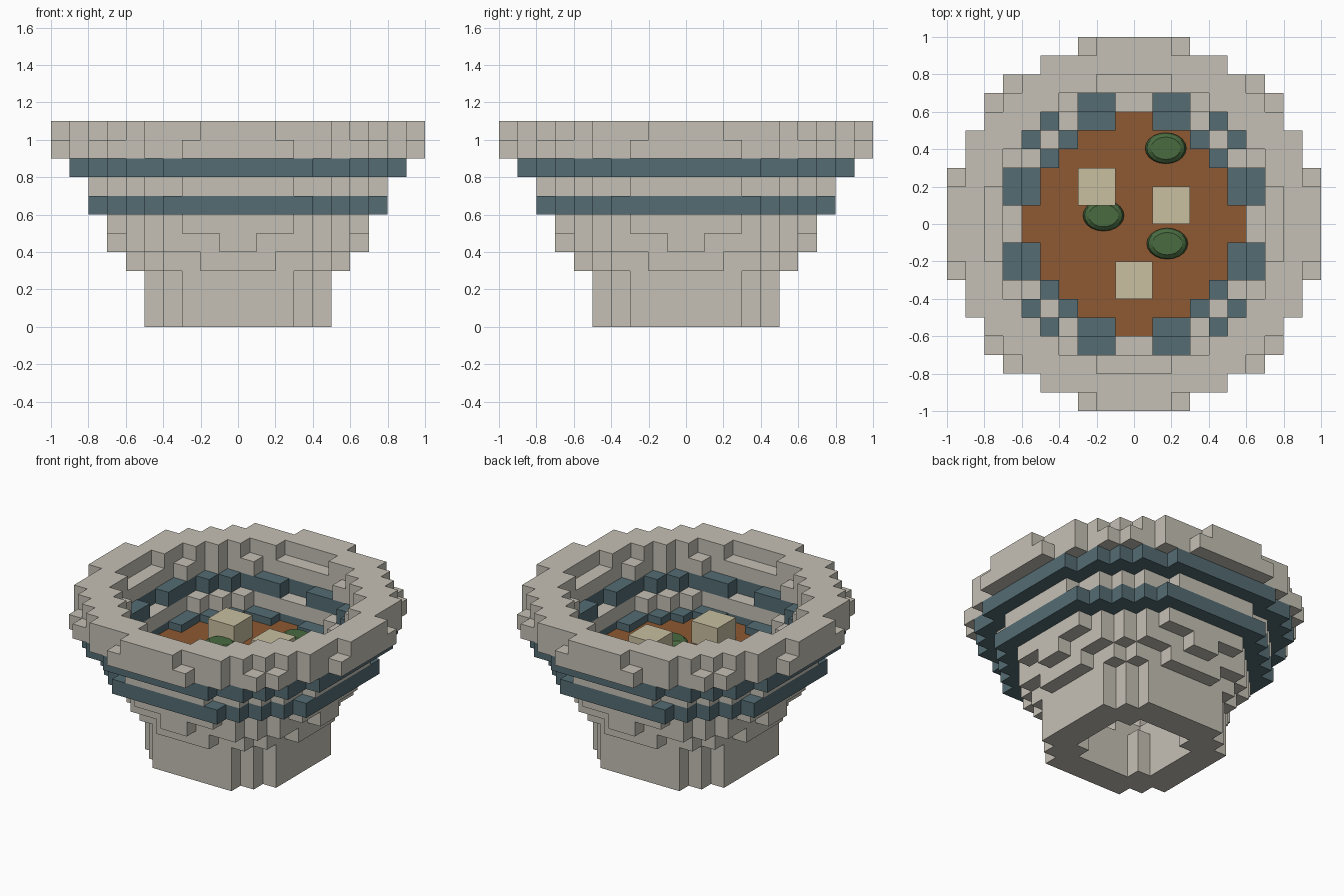
import bpy, bmesh, math

if "Cube" in bpy.data.objects:
    bpy.data.objects.remove(bpy.data.objects["Cube"])

S = 0.1  # voxel edge


def material(name, rgb):
    m = bpy.data.materials.new(name)
    m.diffuse_color = (*rgb, 1)
    m.use_nodes = True
    m.node_tree.nodes["Principled BSDF"].inputs["Base Color"].default_value = m.diffuse_color
    return m


STONE = material("warm grey stoneware", (0.56, 0.53, 0.46))
TEAL = material("teal glaze", (0.087, 0.15, 0.172))
BROTH = material("brown broth", (0.268, 0.102, 0.032))
CREAM = material("cream chunk", (0.58, 0.52, 0.35))
GREEN = material("herb green", (0.065, 0.145, 0.05))


def disc(outer, inner=0.0):
    """Grid cells whose centres lie between two radii."""
    cells = set()
    for i in range(-10, 10):
        for j in range(-10, 10):
            r = math.hypot((i + 0.5) * S, (j + 0.5) * S)
            if inner <= r <= outer:
                cells.add((i, j))
    return cells


def finish(bm, name, mat):
    bmesh.ops.remove_doubles(bm, verts=bm.verts, dist=1e-5)
    me = bpy.data.meshes.new(name)
    bm.to_mesh(me)
    bm.free()
    me.materials.append(mat)
    ob = bpy.data.objects.new(name, me)
    bpy.context.collection.objects.link(ob)
    return ob


def voxels(name, cells, solid, mat, dz=0.0):
    """Mesh only the exposed faces of a set of cells."""
    bm = bmesh.new()
    for c in cells:
        for a in range(3):
            for s in (0, 1):
                n = list(c)
                n[a] += 1 if s else -1
                if tuple(n) in solid:
                    continue
                u, v = (a + 1) % 3, (a + 2) % 3
                quad = []
                for du, dv in ((0, 0), (1, 0), (1, 1), (0, 1)):
                    p = list(c)
                    p[a] += s
                    p[u] += du
                    p[v] += dv
                    quad.append(bm.verts.new((p[0] * S, p[1] * S, p[2] * S + dz)))
                bm.faces.new(quad if s else quad[::-1])
    return finish(bm, name, mat)


# outer and inner radius of every layer from the foot to the rim
layers = [(0.54, 0.33)] * 3 + [
    (0.59, 0.38), (0.66, 0.46), (0.71, 0.51), (0.84, 0.56),
    (0.81, 0.615), (0.935, 0.66), (1.0, 0.718), (0.97, 0.77)]
solid = {(i, j, k) for k, (ro, ri) in enumerate(layers) for i, j in disc(ro, ri)}

voxels("bowl", {c for c in solid if c[2] not in (6, 8)}, solid, STONE)
for k, name in ((6, "lower_stripe"), (8, "upper_stripe")):
    voxels(name, {c for c in solid if c[2] == k}, solid, TEAL)

# broth filling the middle of the bowl
broth = {(i, j, 6) for i, j in disc(0.56)}
voxels("broth", broth, broth, BROTH, dz=-0.05)

# cube chunks standing in the broth
for n, (x, y) in enumerate(((-0.2, 0.2), (0.2, 0.1), (0.0, -0.3))):
    bm = bmesh.new()
    bmesh.ops.create_cube(bm, size=0.2)
    bmesh.ops.translate(bm, verts=bm.verts, vec=(x, y, 0.7))
    finish(bm, f"chunk_{n + 1}", CREAM)

# oval herb leaves: flat top, steep rounded edge
profile = [(1.0, 0.63), (1.0, 0.665), (0.92, 0.69), (0.72, 0.705)]
for n, (x, y) in enumerate(((0.17, 0.405), (-0.163, 0.045), (0.178, -0.105))):
    bm = bmesh.new()
    rings = []
    for r, z in profile:
        rings.append([bm.verts.new((x + 0.11 * r * math.cos(t * math.tau / 20),
                                    y + 0.083 * r * math.sin(t * math.tau / 20), z))
                      for t in range(20)])
    for lo, hi in zip(rings, rings[1:]):
        for t in range(20):
            u = (t + 1) % 20
            bm.faces.new((lo[t], lo[u], hi[u], hi[t]))
    bm.faces.new(rings[-1])
    bm.faces.new(rings[0][::-1])
    finish(bm, f"herb_{n + 1}", GREEN)
